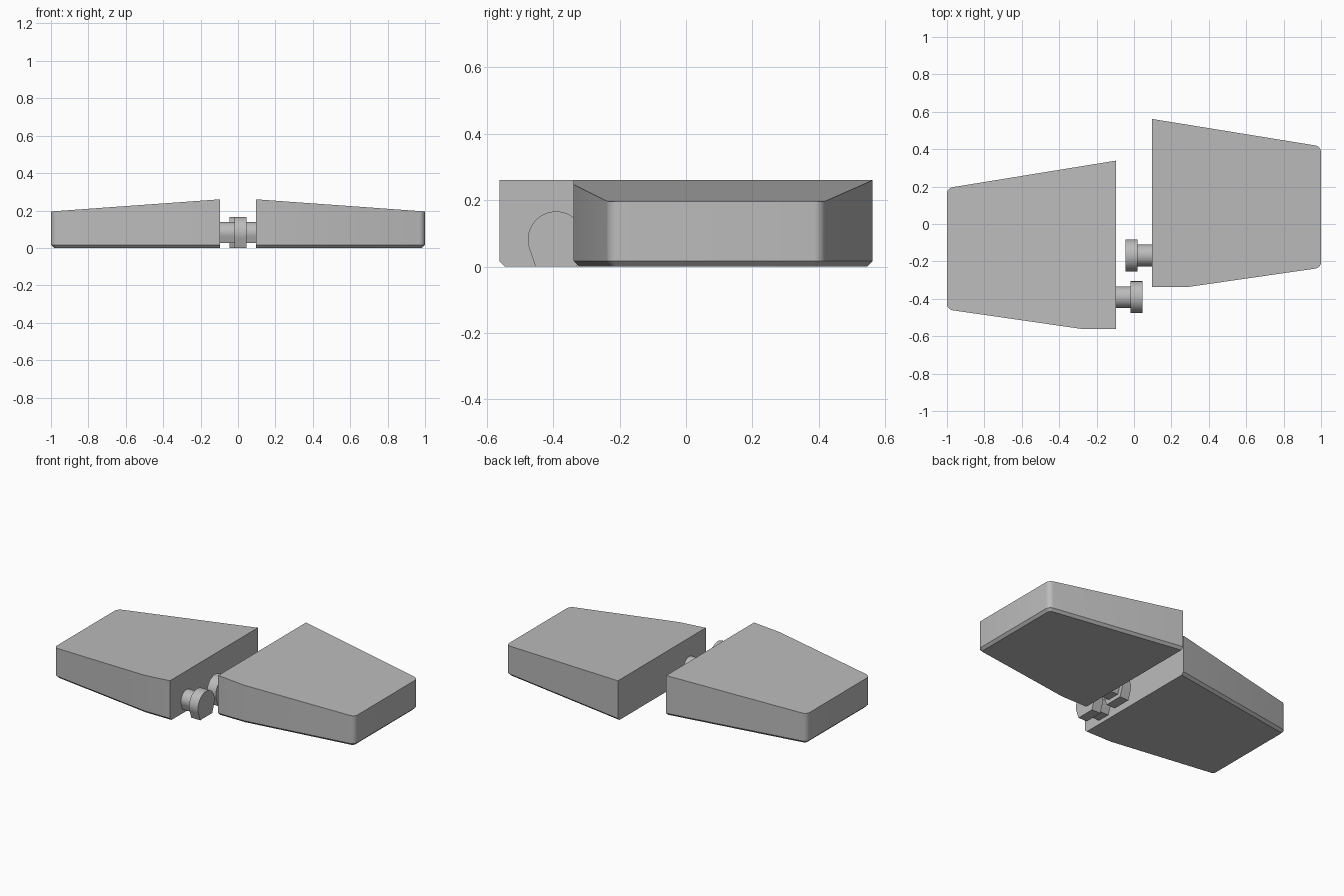
import bpy, bmesh
from math import radians, cos, sin

cube = bpy.data.objects.get("Cube")
if cube:
    bpy.data.objects.remove(cube, do_unlink=True)

grey = bpy.data.materials.new("plain grey")
grey.use_nodes = True
COLOR = (0.5, 0.5, 0.5, 1)
grey.diffuse_color = COLOR
grey.node_tree.nodes["Principled BSDF"].inputs["Base Color"].default_value = COLOR

INNER, OUTER = 0.095, 1.0


def finish(bm, name, side, y_shift):
    """Mirror the part to its side, slide it along y and make the object."""
    for v in bm.verts:
        v.co.x *= side
        v.co.y += y_shift
    bmesh.ops.recalc_face_normals(bm, faces=bm.faces)
    mesh = bpy.data.meshes.new(name)
    bm.to_mesh(mesh)
    bm.free()
    mesh.materials.append(grey)
    obj = bpy.data.objects.new(name, mesh)
    bpy.context.collection.objects.link(obj)
    bpy.ops.object.select_all(action='DESELECT')
    obj.select_set(True)
    bpy.context.view_layer.objects.active = obj
    bpy.ops.object.shade_smooth_by_angle(angle=radians(25))


def prism(bm, ring, move):
    """Closed prism: a ring of points and its moved copy."""
    a = [bm.verts.new(p) for p in ring]
    b = [bm.verts.new(move(p)) for p in ring]
    bm.faces.new(a)
    bm.faces.new(b)
    for i in range(len(a)):
        j = (i + 1) % len(a)
        bm.faces.new((a[i], a[j], b[j], b[i]))
    bmesh.ops.recalc_face_normals(bm, faces=bm.faces)


def make_block(name, side, y_shift):
    outline = [(INNER, -0.338), (0.28, -0.338), (OUTER, -0.234),
               (OUTER, 0.415), (INNER, 0.562)]

    def top(p):
        t = (p[0] - INNER) / (OUTER - INNER)
        return (p[0], p[1], 0.26 + t * (0.195 - 0.26))

    bm = bmesh.new()
    prism(bm, [(x, y, 0) for x, y in outline], top)
    # Rounded upright corners at the outer end
    upright = [e for e in bm.edges
               if all(abs(v.co.x - OUTER) < 1e-4 for v in e.verts)
               and abs(e.verts[0].co.y - e.verts[1].co.y) < 1e-4]
    bmesh.ops.bevel(bm, geom=upright, offset=0.03, segments=6,
                    profile=0.5, affect='EDGES')
    # Chamfer around the base, leaving the joining face square
    base = [e for e in bm.edges
            if all(v.co.z < 1e-4 for v in e.verts)
            and any(v.co.x > INNER + 1e-4 for v in e.verts)]
    bmesh.ops.bevel(bm, geom=base, offset=0.016, segments=1, affect='EDGES')
    finish(bm, name, side, y_shift)


def make_peg(name, side, y_shift, radius, x0, x1):
    """Round peg with tapering, flat underside."""
    cy, cz = -0.168, 0.081
    angles = [radians(-20 + 220 * i / 32) for i in range(33)]
    shape = [(cos(a), sin(a)) for a in angles] + [(-0.73, -0.95), (0.73, -0.95)]
    bm = bmesh.new()
    prism(bm, [(x0, cy + radius * y, cz + radius * z) for y, z in shape],
          lambda p: (x1, p[1], p[2]))
    finish(bm, name, side, y_shift)


for label, side, shift in (("left", 1, 0), ("right", -1, -0.223)):
    make_block(label + "_block", side, shift)
    make_peg(label + "_peg_shaft", side, shift, 0.058, 0.01, 0.1)
    make_peg(label + "_peg_head", side, shift, 0.085, -0.046, 0.018)
